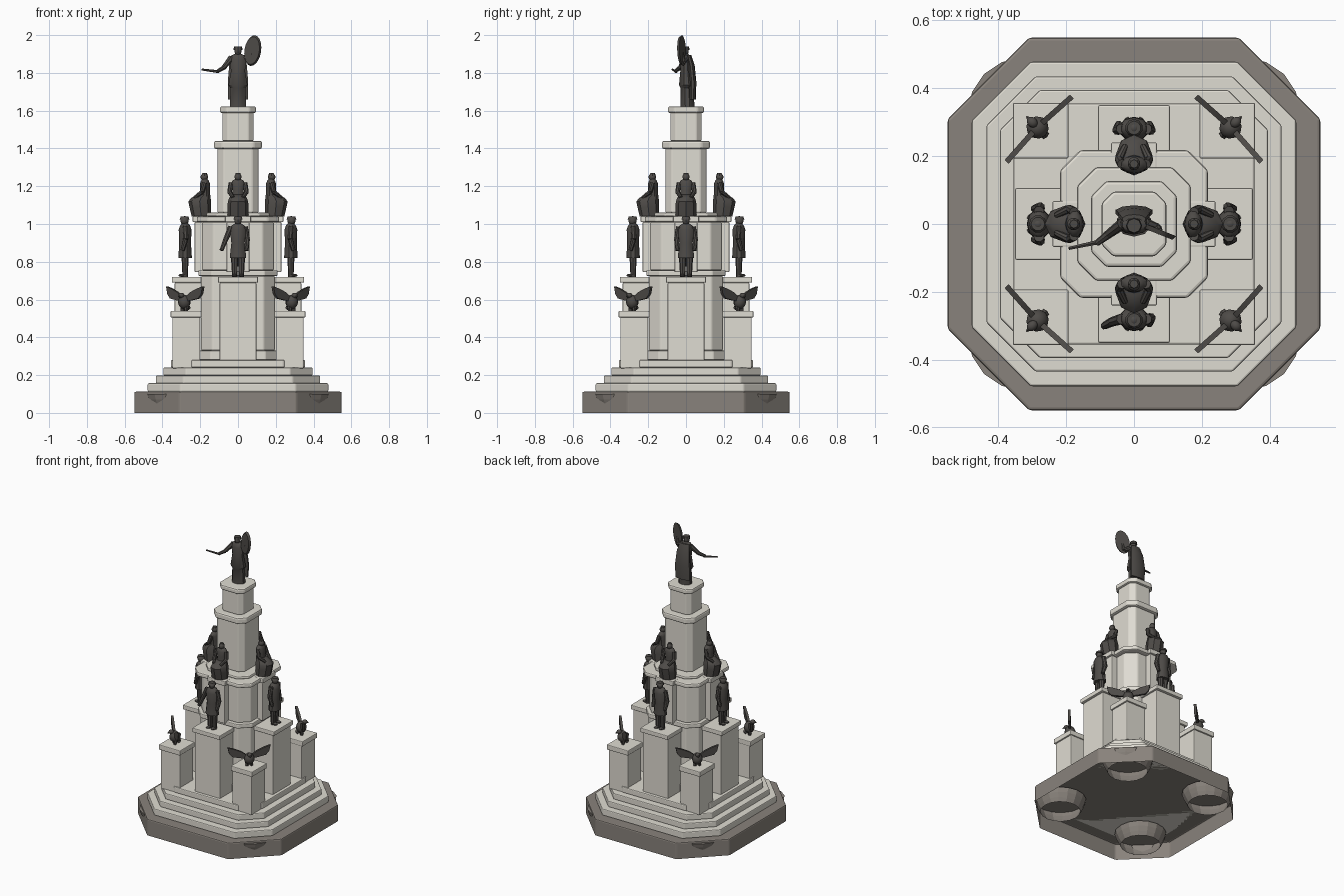
import bpy, bmesh
from math import pi, radians
from mathutils import Matrix, Vector

if "Cube" in bpy.data.objects:
    bpy.data.objects.remove(bpy.data.objects["Cube"], do_unlink=True)


def material(name, rgb):
    m = bpy.data.materials.new(name)
    m.use_nodes = True
    m.diffuse_color = (*rgb, 1)
    m.node_tree.nodes["Principled BSDF"].inputs["Base Color"].default_value = (*rgb, 1)
    return m


stone = material("pale_stone", (0.74, 0.715, 0.645))
granite = material("dark_granite", (0.25, 0.225, 0.2))
bronze = material("dark_bronze", (0.076, 0.07, 0.064))
bronzes = []


def finish(name, bm, mat, bevel=0.0, matrix=None):
    if matrix:
        bm.transform(matrix)
    bmesh.ops.recalc_face_normals(bm, faces=bm.faces)
    mesh = bpy.data.meshes.new(name)
    bm.to_mesh(mesh)
    bm.free()
    mesh.materials.append(mat)
    ob = bpy.data.objects.new(name, mesh)
    bpy.context.collection.objects.link(ob)
    if bevel:
        mod = ob.modifiers.new("soft_edges", 'BEVEL')
        mod.width, mod.segments = bevel, 2
        mod.limit_method, mod.angle_limit = 'ANGLE', radians(30)
    if mat == bronze:
        bronzes.append(ob)


def slab(name, half, cut, z0, z1, bevel=0.006, mat=stone, hollow=False):
    """Square block with chamfered corners, optionally open underneath."""
    bm = bmesh.new()
    a, c = half, half - cut
    outline = [(a, -c), (a, c), (c, a), (-c, a), (-a, c), (-a, -c), (-c, -a), (c, -a)]
    low, high = ([bm.verts.new((x, y, z)) for x, y in outline] for z in (z0, z1))
    for i in range(len(outline)):
        bm.faces.new((low[i - 1], low[i], high[i], high[i - 1]))
    bm.faces.new(high)
    if not hollow:
        bm.faces.new(low[::-1])
    finish(name, bm, mat, bevel)


def block(name, lo, hi, turn, bevel=0.005):
    """Box between two corners, turned about the tower axis."""
    bm = bmesh.new()
    lo, hi = Vector(lo), Vector(hi)
    bmesh.ops.create_cube(bm, size=1, matrix=Matrix.Translation((lo + hi) / 2)
                          @ Matrix.Diagonal((*(hi - lo), 1)))
    finish(name, bm, stone, bevel, turn)


def loft(bm, rings, segs=10, closed=True):
    """Skin of horizontal ellipses: (x, y, z, rx, ry)."""
    loops = []
    for x, y, z, rx, ry in rings:
        made = bmesh.ops.create_circle(
            bm, segments=segs, radius=1,
            matrix=Matrix.Translation((x, y, z)) @ Matrix.Diagonal((rx, ry, 1, 1)))
        loops.append(made["verts"])
    for a, b in zip(loops, loops[1:]):
        for i in range(segs):
            j = (i + 1) % segs
            bm.faces.new((a[i], a[j], b[j], b[i]))
    if closed:
        bm.faces.new(loops[0])
    bm.faces.new(loops[-1])


def limb(bm, p, q, r1, r2, segs=8):
    p, q = Vector(p), Vector(q)
    d = q - p
    rot = d.to_track_quat('Z', 'Y').to_matrix().to_4x4()
    bmesh.ops.create_cone(bm, cap_ends=True, segments=segs, radius1=r1, radius2=r2,
                          depth=d.length, matrix=Matrix.Translation((p + q) / 2) @ rot)


def ball(bm, centre, size):
    bmesh.ops.create_uvsphere(bm, u_segments=10, v_segments=7, radius=1,
                              matrix=Matrix.Translation(centre) @ Matrix.Diagonal((*size, 1)))


# Hollow granite base
slab("granite_base", 0.549, 0.24, 0, 0.112, 0.008, granite, True)

# Open basins inside the base, bulging through its chamfered corners
for k in range(4):
    bm = bmesh.new()
    loft(bm, [(0, -0.463, z, r, r) for z, r in
              ((0.015, 0.125), (0.04, 0.139), (0.07, 0.153), (0.1, 0.162))], 16, False)
    finish(f"corner_basin_{k + 1}", bm, granite, 0,
           Matrix.Rotation(pi / 4 + k * pi / 2, 4, 'Z'))

# Steps and tiers, bottom to top
tiers = [
    ("step_1", 0.478, 0.173, 0.112, 0.157), ("step_2", 0.435, 0.145, 0.157, 0.198),
    ("step_3", 0.395, 0.118, 0.198, 0.24), ("step_4", 0.355, 0.116, 0.24, 0.28),
    ("core_plinth", 0.205, 0.06, 0.28, 0.33), ("lower_core", 0.195, 0.06, 0.33, 0.725),
    ("lower_core_cap", 0.21, 0.07, 0.725, 0.755), ("middle_core", 0.19, 0.06, 0.755, 1.01),
    ("middle_core_cap", 0.218, 0.06, 1.01, 1.04, 0.009),
    ("column_plinth", 0.167, 0.055, 1.04, 1.06, 0.008),
    ("column", 0.108, 0.032, 1.06, 1.4), ("column_cap", 0.127, 0.045, 1.398, 1.44, 0.01),
    ("upper_column", 0.083, 0.028, 1.44, 1.59),
    ("upper_column_cap", 0.096, 0.035, 1.588, 1.622, 0.009),
]
for tier in tiers:
    slab(*tier)

for k, side in enumerate(["front", "left", "back", "right"]):
    turn = Matrix.Rotation(k * pi / 2, 4, 'Z')
    # Side pillar and the bracket above it
    block(f"{side}_pillar", (-0.097, -0.335, 0.24), (0.097, -0.13, 0.69), turn)
    block(f"{side}_pillar_cap", (-0.106, -0.35, 0.69), (0.106, -0.13, 0.72), turn)
    block(f"{side}_bracket", (-0.06, -0.23, 0.745), (0.06, -0.1, 1.01), turn)
    block(f"{side}_bracket_cap", (-0.068, -0.24, 1.01), (0.068, -0.1, 1.042), turn)
    # Corner pillar
    block(f"{side}_corner_pillar", (-0.347, -0.347, 0.235), (-0.2, -0.2, 0.51), turn)
    block(f"{side}_corner_pillar_cap", (-0.357, -0.357, 0.505), (-0.193, -0.193, 0.54), turn)

    # Standing figure in a long coat
    bm = bmesh.new()
    for s in (-1, 1):
        limb(bm, (s * 0.017, 0, 0), (s * 0.019, 0, 0.13), 0.014, 0.02)
        ball(bm, (s * 0.018, -0.01, 0.008), (0.014, 0.026, 0.009))
        reaching = side == "front" and s < 0
        hand = (-0.088, -0.02, 0.14) if reaching else (s * 0.045, -0.014, 0.14)
        elbow = (-0.064, -0.008, 0.2) if reaching else (s * 0.05, 0.004, 0.2)
        limb(bm, (s * 0.037, 0, 0.265), elbow, 0.016, 0.014)
        limb(bm, elbow, hand, 0.014, 0.011)
    loft(bm, [(0, 0, z, rx, ry) for z, rx, ry in
              ((0.1, 0.046, 0.036), (0.18, 0.037, 0.031), (0.25, 0.045, 0.034),
               (0.272, 0.036, 0.026), (0.285, 0.014, 0.014))])
    ball(bm, (0, -0.003, 0.298), (0.02, 0.022, 0.024))
    limb(bm, (0, -0.003, 0.304), (0, -0.003, 0.319), 0.026, 0.02, 10)
    finish(f"{side}_standing_figure", bm, bronze, 0,
           turn @ Matrix.Translation((0, -0.28, 0.72)))

    # Seated figure with a draped lap
    bm = bmesh.new()
    loft(bm, [(0, y, z, rx, ry) for y, z, rx, ry in
              ((-0.195, 0, 0.055, 0.05), (-0.2, 0.05, 0.055, 0.057),
               (-0.203, 0.08, 0.054, 0.06), (-0.195, 0.1, 0.045, 0.05),
               (-0.18, 0.115, 0.036, 0.032))], 8)
    loft(bm, [(0, y, z, rx, ry) for y, z, rx, ry in
              ((-0.175, 0.09, 0.036, 0.03), (-0.175, 0.14, 0.031, 0.026),
               (-0.175, 0.175, 0.04, 0.026), (-0.175, 0.19, 0.03, 0.02),
               (-0.177, 0.2, 0.011, 0.011))])
    for s in (-1, 1):
        limb(bm, (s * 0.036, -0.177, 0.177), (s * 0.045, -0.19, 0.13), 0.014, 0.012)
        limb(bm, (s * 0.045, -0.19, 0.13), (s * 0.026, -0.23, 0.1), 0.012, 0.009)
    ball(bm, (0, -0.178, 0.208), (0.019, 0.02, 0.021))
    limb(bm, (0, -0.177, 0.214), (0, -0.177, 0.229), 0.018, 0.012)
    finish(f"{side}_seated_figure", bm, bronze, 0, turn @ Matrix.Translation((0, 0, 1.04)))

    # Eagle with raised wings on the corner pillar
    bm = bmesh.new()
    ball(bm, (0, 0, 0.048), (0.034, 0.034, 0.038))
    ball(bm, (0, -0.022, 0.082), (0.015, 0.018, 0.014))
    limb(bm, (0, -0.034, 0.08), (0, -0.046, 0.074), 0.008, 0.002, 6)
    limb(bm, (0, 0.005, 0.035), (0, 0.032, 0.012), 0.02, 0.013, 6)
    for s in (-1, 1):
        limb(bm, (s * 0.014, 0, 0), (s * 0.014, 0, 0.035), 0.01, 0.013, 6)
        wing = [(0.015, 0.05), (0.06, 0.057), (0.106, 0.066), (0.127, 0.09),
                (0.136, 0.13), (0.09, 0.116), (0.05, 0.099), (0.015, 0.074)]
        layers = [[bm.verts.new((s * x, y + x * 0.06, z)) for x, z in wing]
                  for y in (-0.009, 0.007)]
        for layer in layers:
            bm.faces.new(layer)
        for i in range(len(wing)):
            bm.faces.new((layers[0][i - 1], layers[0][i], layers[1][i], layers[1][i - 1]))
    finish(f"{side}_corner_eagle", bm, bronze, 0, turn @ Matrix.Rotation(-pi / 4, 4, 'Z')
           @ Matrix.Translation((0, -0.402, 0.54)))

# Robed figure on top
bm = bmesh.new()
loft(bm, [(0, y, z, rx, ry) for y, z, rx, ry in
          ((0.008, 1.62, 0.046, 0.038), (0.004, 1.72, 0.041, 0.033), (0.003, 1.735, 0.053, 0.04),
           (0, 1.81, 0.039, 0.03), (-0.002, 1.87, 0.046, 0.029),
           (-0.002, 1.893, 0.036, 0.022), (-0.004, 1.903, 0.013, 0.013))])
ball(bm, (0, -0.006, 1.914), (0.019, 0.021, 0.023))
limb(bm, (0, -0.005, 1.922), (0, -0.005, 1.94), 0.024, 0.021)
limb(bm, (-0.035, 0, 1.88), (-0.075, -0.03, 1.828), 0.017, 0.013)
limb(bm, (-0.075, -0.03, 1.828), (-0.11, -0.057, 1.808), 0.013, 0.009)
limb(bm, (0.035, 0, 1.88), (0.07, -0.012, 1.86), 0.017, 0.013)
limb(bm, (0.07, -0.012, 1.86), (0.075, -0.022, 1.905), 0.012, 0.01)
finish("crowning_figure", bm, bronze)

# Cloak down the back
bm = bmesh.new()
loft(bm, [(0, y, z, rx, ry) for y, z, rx, ry in
          ((0.034, 1.66, 0.056, 0.018), (0.036, 1.75, 0.057, 0.019),
           (0.028, 1.84, 0.049, 0.018), (0.014, 1.895, 0.036, 0.014))])
finish("cloak", bm, bronze)

# Sword and raised shield
bm = bmesh.new()
limb(bm, (-0.1, -0.052, 1.806), (-0.192, -0.072, 1.818), 0.008, 0.005, 6)
finish("sword", bm, bronze)
bm = bmesh.new()
bmesh.ops.create_cone(bm, cap_ends=True, segments=20, radius1=1, radius2=0.9, depth=1)
finish("shield", bm, bronze, 0, Matrix.Translation((0.076, -0.024, 1.918))
       @ Matrix.Rotation(radians(-22), 4, 'Z') @ Matrix.Rotation(radians(10), 4, 'Y')
       @ Matrix.Rotation(pi / 2, 4, 'X') @ Matrix.Diagonal((0.047, 0.082, 0.014, 1)))

# Smooth the cast figures, keeping sharp folds
bpy.ops.object.select_all(action='DESELECT')
for ob in bronzes:
    ob.select_set(True)
bpy.context.view_layer.objects.active = bronzes[0]
bpy.ops.object.shade_smooth_by_angle(angle=radians(35))
